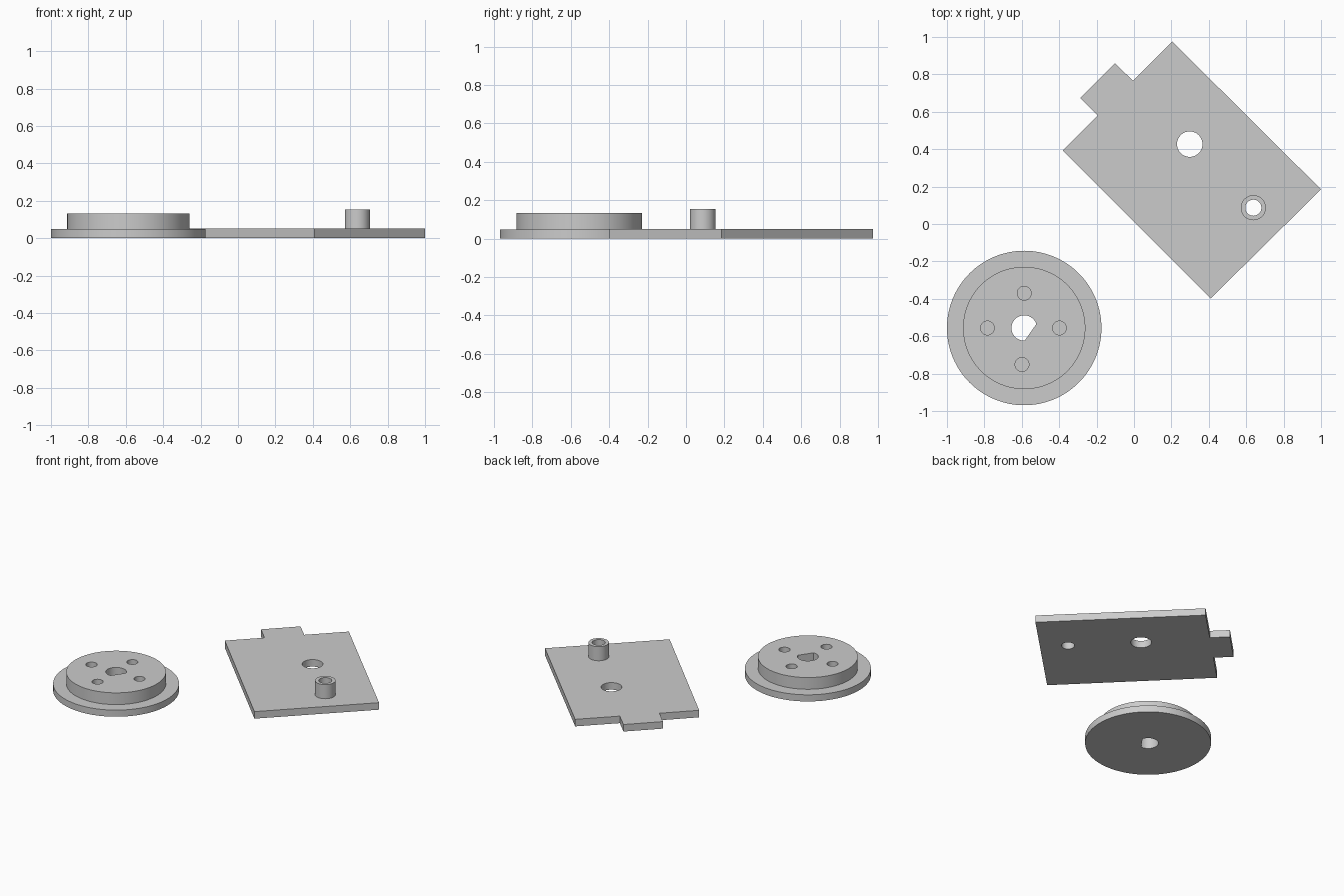
import bpy, bmesh, math

if "Cube" in bpy.data.objects:
    bpy.data.objects.remove(bpy.data.objects["Cube"])

grey = bpy.data.materials.new("light grey")
grey.diffuse_color = (0.6, 0.6, 0.6, 1)
grey.use_nodes = True
grey.node_tree.nodes["Principled BSDF"].inputs["Base Color"].default_value = grey.diffuse_color


def prism(name, points, z0, z1):
    """Extrude a counter-clockwise outline from z0 to z1."""
    bm = bmesh.new()
    face = bm.faces.new([bm.verts.new((x, y, z0)) for x, y in points])
    ext = bmesh.ops.extrude_face_region(bm, geom=[face], use_keep_orig=True)
    for g in ext["geom"]:
        if isinstance(g, bmesh.types.BMVert):
            g.co.z = z1
    bmesh.ops.recalc_face_normals(bm, faces=bm.faces)
    mesh = bpy.data.meshes.new(name)
    bm.to_mesh(mesh)
    bm.free()
    obj = bpy.data.objects.new(name, mesh)
    bpy.context.collection.objects.link(obj)
    mesh.materials.append(grey)
    return obj


def arc(x, y, r, n=64, start=0, sweep=360):
    steps = n if sweep == 360 else n + 1
    angles = [math.radians(start + sweep * i / n) for i in range(steps)]
    return [(x + r * math.cos(a), y + r * math.sin(a)) for a in angles]


def combine(target, tool, operation):
    """Apply a boolean and remove the tool object."""
    tool.hide_render = True
    mod = target.modifiers.new("combine", 'BOOLEAN')
    mod.operation, mod.solver, mod.object = operation, 'EXACT', tool
    bpy.context.view_layer.objects.active = target
    bpy.ops.object.modifier_apply(modifier=mod.name)
    bpy.data.objects.remove(tool, do_unlink=True)


def smooth(obj):
    bpy.ops.object.select_all(action='DESELECT')
    obj.select_set(True)
    bpy.context.view_layer.objects.active = obj
    bpy.ops.object.shade_smooth_by_angle(angle=math.radians(30))


# Mounting plate with end tab
plate = prism("mounting_plate", [
    (0.205, 0.975), (-0.006, 0.766), (-0.101, 0.859), (-0.287, 0.673),
    (-0.194, 0.580), (-0.381, 0.393), (0.41, -0.398), (1.0, 0.185)], 0, 0.051)

# Hollow post and plain hole
post = (0.638, 0.087)
combine(plate, prism("post", arc(*post, 0.067), 0.02, 0.153), 'UNION')
combine(plate, prism("post_bore", arc(*post, 0.043), -0.1, 0.3), 'DIFFERENCE')
combine(plate, prism("plate_hole", arc(0.298, 0.427, 0.068), -0.1, 0.3), 'DIFFERENCE')
smooth(plate)

# Stepped wheel: wide flange and raised hub
cx, cy = -0.587, -0.556
wheel = prism("flanged_wheel", arc(cx, cy, 0.413, 128), 0, 0.048)
combine(wheel, prism("hub", arc(cx, cy, 0.327, 128), 0.02, 0.133), 'UNION')

# D-shaped shaft bore, flat on the lower right
combine(wheel, prism("shaft_bore", arc(cx, cy, 0.068, 48, 18, 254), -0.1, 0.3), 'DIFFERENCE')

# Four blind holes in the hub face
for dx, dy in ((0, 0.186), (-0.197, 0), (0.188, 0), (-0.012, -0.195)):
    combine(wheel, prism("blind_hole", arc(cx + dx, cy + dy, 0.037, 40), 0.05, 0.3), 'DIFFERENCE')
smooth(wheel)
